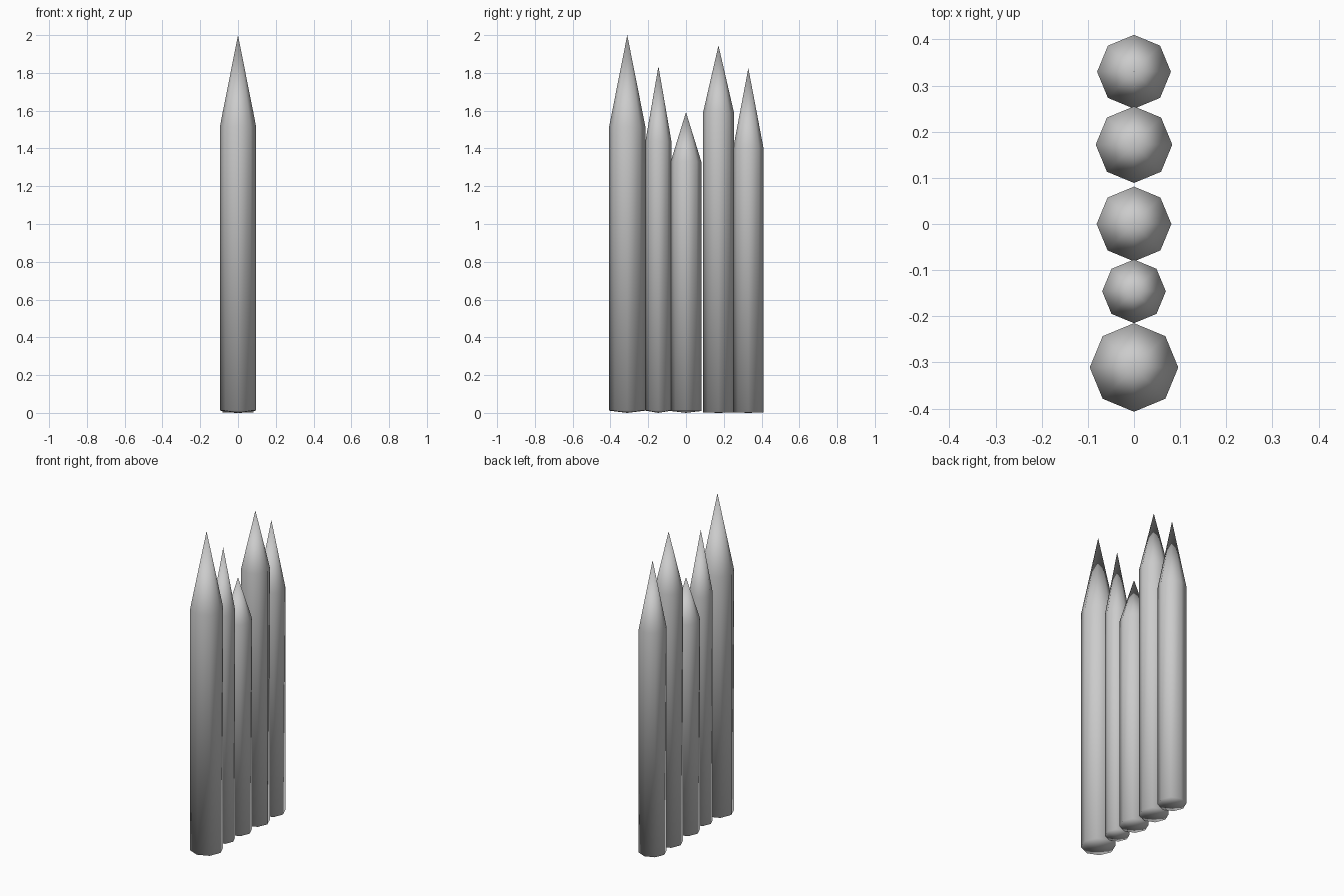
import bpy, bmesh
from math import cos, sin, pi

if "Cube" in bpy.data.objects:
    bpy.data.objects.remove(bpy.data.objects["Cube"])

SIDES = 8


def stake(name, y, r, base, shoulder, tip):
    """Eight-sided sharpened post with a barely domed foot."""
    bm = bmesh.new()
    rings = []
    for z in (base, shoulder):
        rings.append([bm.verts.new((r * cos(2 * pi * i / SIDES),
                                    y + r * sin(2 * pi * i / SIDES), z))
                      for i in range(SIDES)])
    foot = bm.verts.new((0, y, 0))
    point = bm.verts.new((0, y, tip))
    low, high = rings
    for i in range(SIDES):
        j = (i + 1) % SIDES
        bm.faces.new((low[i], low[j], high[j], high[i]))   # shaft
        bm.faces.new((high[i], high[j], point))            # sharpened tip
        bm.faces.new((low[j], low[i], foot))               # foot
    for f in bm.faces:
        f.smooth = True
    bm.normal_update()
    me = bpy.data.meshes.new(name)
    bm.to_mesh(me)
    bm.free()
    ob = bpy.data.objects.new(name, me)
    bpy.context.collection.objects.link(ob)


# centre y, radius, rim height, shoulder height, tip height
stakes = [
    (-0.311, 0.096, 0.012, 1.515, 2.00),
    (-0.146, 0.069, 0.012, 1.437, 1.835),
    (0.000, 0.081, 0.010, 1.33, 1.592),
    (0.172, 0.083, 0.003, 1.585, 1.945),
    (0.330, 0.080, 0.003, 1.403, 1.825),
]
for n, s in enumerate(stakes, 1):
    stake(f"palisade_stake_{n}", *s)
